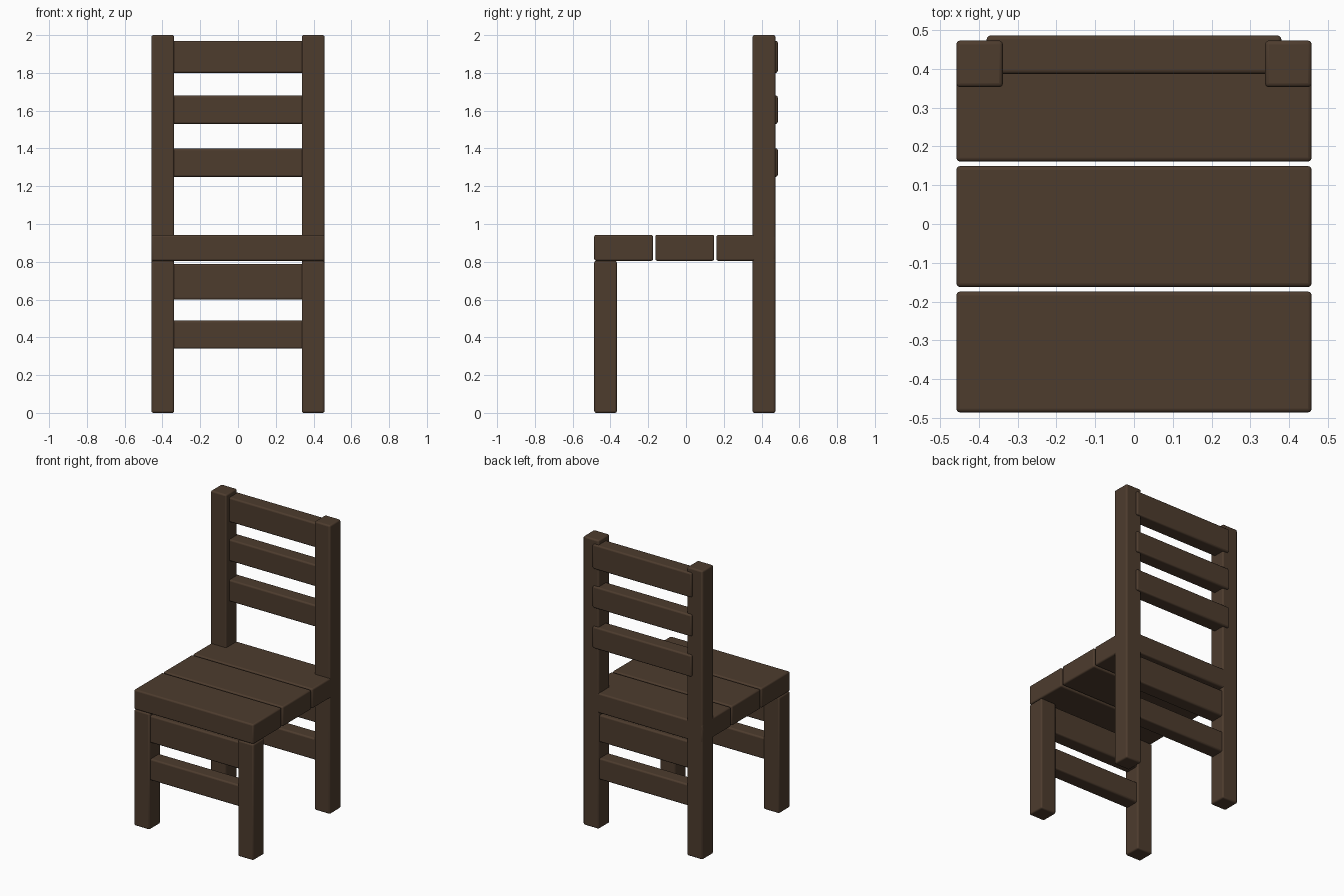
import bpy

if "Cube" in bpy.data.objects:
    bpy.data.objects.remove(bpy.data.objects["Cube"])

wood = bpy.data.materials.new("dark_brown_wood")
wood.diffuse_color = (0.075, 0.045, 0.027, 1)
wood.use_nodes = True
wood.node_tree.nodes["Principled BSDF"].inputs["Base Color"].default_value = wood.diffuse_color


def board(name, x, y, z, bevel=0.01):
    """Rounded-edge wooden board spanning the given (min, max) ranges."""
    bpy.ops.mesh.primitive_cube_add(size=1, location=[sum(r) / 2 for r in (x, y, z)])
    ob = bpy.context.object
    ob.name = name
    ob.scale = [r[1] - r[0] for r in (x, y, z)]
    bpy.ops.object.transform_apply(location=False, rotation=False, scale=True)
    ob.data.materials.append(wood)
    mod = ob.modifiers.new("rounded_edges", 'BEVEL')
    mod.width = bevel
    mod.segments = 3
    bpy.ops.object.shade_smooth_by_angle()
    return ob


W = 0.458          # half width of the chair
LEG = 0.12         # post thickness
SLAT = (-0.38, 0.38)

# Front legs and tall back posts
for side, x in (("left", (-W, -W + LEG)), ("right", (W - LEG, W))):
    board("front_leg_" + side, x, (-0.486, -0.366), (0, 0.804))
    board("back_post_" + side, x, (0.353, 0.473), (0, 2.0))

# Three seat planks with narrow gaps
for i in range(3):
    y0 = -0.486 + i * 0.3235
    board(f"seat_plank_{i + 1}", (-W, W), (y0, y0 + 0.312), (0.805, 0.942))

# Backrest slats, standing slightly proud behind the posts
for i, z in enumerate([(1.80, 1.97), (1.53, 1.68), (1.25, 1.40)]):
    board(f"backrest_slat_{i + 1}", SLAT, (0.387, 0.486), z)

# Lower slats between the front legs and between the back posts
for i, z in enumerate([(0.60, 0.788), (0.34, 0.488)]):
    board(f"front_lower_slat_{i + 1}", SLAT, (-0.476, -0.377), z)
    board(f"back_lower_slat_{i + 1}", SLAT, (0.364, 0.463), z)
